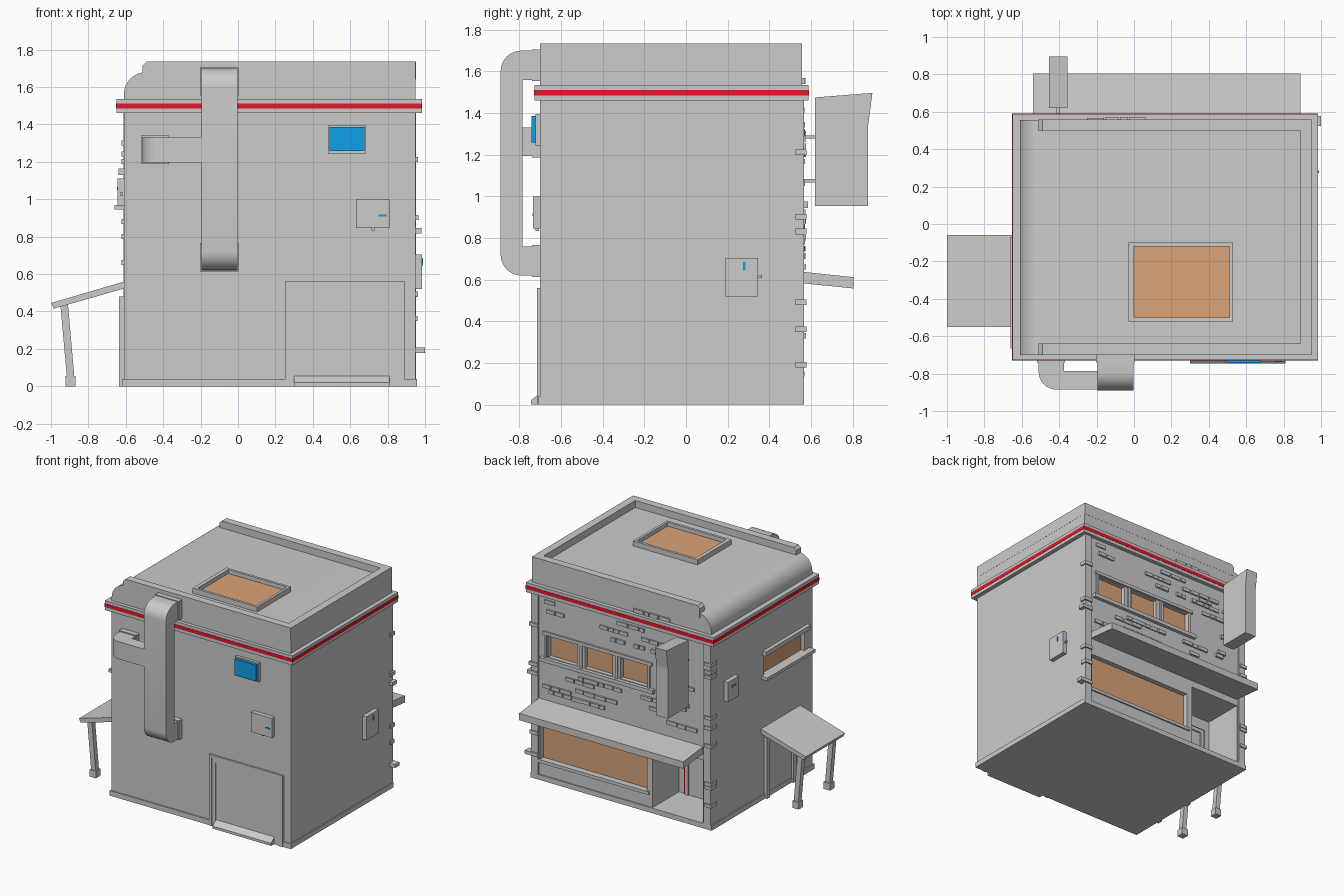
import bpy, bmesh, math, random
from mathutils import Vector

random.seed(4)
if "Cube" in bpy.data.objects:
    bpy.data.objects.remove(bpy.data.objects["Cube"], do_unlink=True)


def material(name, r, g, b):
    m = bpy.data.materials.new(name)
    m.use_nodes = True
    m.diffuse_color = (r, g, b, 1)
    m.node_tree.nodes["Principled BSDF"].inputs["Base Color"].default_value = (r, g, b, 1)
    return m


GREY = material("plaster grey", .6, .6, .6)
RED = material("stripe red", .8, .008, .021)
BLUE = material("screen blue", .006, .37, .84)
AMBER = material("window amber", .7, .37, .19)


def finish(name, bm, mat):
    bmesh.ops.recalc_face_normals(bm, faces=bm.faces)
    me = bpy.data.meshes.new(name)
    bm.to_mesh(me)
    bm.free()
    me.materials.append(mat)
    ob = bpy.data.objects.new(name, me)
    bpy.context.collection.objects.link(ob)
    return ob


def add_box(bm, lo, hi):
    lo, hi = Vector(lo), Vector(hi)
    for v in bmesh.ops.create_cube(bm, size=1)["verts"]:
        v.co = Vector((lo[i] + (hi[i] - lo[i]) * (v.co[i] + .5) for i in range(3)))


def box(name, lo, hi, mat=GREY):
    bm = bmesh.new()
    add_box(bm, lo, hi)
    return finish(name, bm, mat)


def prism(name, pts, axis, a, b, mat=GREY):
    """Extrude a flat outline along one axis."""
    bm = bmesh.new()

    def place(p, d):
        c = list(p)
        c.insert("xyz".index(axis), d)
        return bm.verts.new(c)

    face = bm.faces.new([place(p, a) for p in pts])
    new = bmesh.ops.extrude_face_region(bm, geom=[face])["geom"]
    shift = Vector([b - a if k == axis else 0 for k in "xyz"])
    bmesh.ops.translate(bm, vec=shift, verts=[g for g in new if isinstance(g, bmesh.types.BMVert)])
    return finish(name, bm, mat)


def arc(cx, cy, r, start, end, n=8):
    angles = [math.radians(start + (end - start) * i / n) for i in range(n + 1)]
    return [(cx + r * math.cos(t), cy + r * math.sin(t)) for t in angles]


def surround(name, axis, a, b, outer, inner, z0=0, mat=GREY):
    """Three-sided door surround; outer and inner are (low, high, top)."""
    (o0, o1, ot), (i0, i1, it) = outer, inner
    pts = [(o0, z0), (o0, ot), (o1, ot), (o1, z0), (i1, z0), (i1, it), (i0, it), (i0, z0)]
    return prism(name, pts, axis, a, b, mat)


def smooth(ob):
    bpy.ops.object.select_all(action="DESELECT")
    ob.select_set(True)
    bpy.context.view_layer.objects.active = ob
    bpy.ops.object.shade_smooth_by_angle(angle=math.radians(30))


# Main block with one rounded roof edge
body = prism("building_body", [(-.61, 0), (.95, 0), (.95, 1.68)] + arc(-.49, 1.56, .12, 90, 180),
             "y", -.70, .557)

# Openings: entrance alcove, shop window, upper windows, side window
UPPER = [(-.06, .18), (.25, .49), (.56, .81)]
bm = bmesh.new()
add_box(bm, (-.54, .23, .04), (-.10, .7, .53))
add_box(bm, (-.05, .515, .16), (.88, .7, .45))
for x0, x1 in UPPER:
    add_box(bm, (x0, .52, .98), (x1, .7, 1.15))
add_box(bm, (-.7, -.60, .97), (-.58, -.10, 1.13))
cutter = finish("opening_cutter", bm, GREY)
cutter.hide_render = True
mod = body.modifiers.new("openings", "BOOLEAN")
mod.operation, mod.object, mod.solver = "DIFFERENCE", cutter, "EXACT"
body.data = bpy.data.meshes.new_from_object(
    body.evaluated_get(bpy.context.evaluated_depsgraph_get()))
body.modifiers.clear()
bpy.data.objects.remove(cutter, do_unlink=True)
smooth(body)

# Glass in the openings
box("shop_window_glass", (-.05, .51, .16), (.88, .518, .45), AMBER)
for i, (x0, x1) in enumerate(UPPER):
    box(f"upper_window_glass_{i}", (x0, .516, .98), (x1, .523, 1.15), AMBER)
box("side_window_glass", (-.583, -.60, .97), (-.576, -.10, 1.13), AMBER)

# Window trims
box("upper_window_sill", (-.12, .55, .945), (.87, .585, .975))
box("upper_window_lintel", (-.10, .55, 1.155), (.85, .572, 1.18))
for i, x in enumerate((-.08, .2, .51, .82)):
    box(f"upper_window_mullion_{i}", (x, .55, .975), (x + .02, .567, 1.155))
box("shop_window_sill", (-.07, .55, .135), (.89, .568, .16))
box("side_window_sill", (-.66, -.665, .945), (-.60, -.07, .97))
box("side_window_lintel", (-.64, -.64, 1.13), (-.60, -.08, 1.165))

# Plinth, corner posts, cornice and stripe
box("plinth", (-.62, -.71, 0), (.957, .567, .04))
box("back_post_left", (.89, .54, .04), (.952, .567, 1.46))
box("back_post_right", (-.612, .54, .04), (-.55, .567, 1.46))
box("cornice", (-.65, -.728, 1.46), (.983, .588, 1.535))
box("cornice_stripe", (-.652, -.73, 1.485), (.985, .59, 1.512), RED)

# Parapet on three sides
rim = [(-.51, 1.64), (-.51, 1.715), (-.49, 1.735), (.95, 1.735), (.95, 1.64)]
prism("parapet_front", rim, "y", -.701, -.64)
prism("parapet_back", rim, "y", .498, .558)
box("parapet_side", (.89, -.65, 1.64), (.951, .51, 1.735))

# Skylight
for i, (lo, hi) in enumerate([((-.03, -.52), (.53, -.50)), ((-.03, -.12), (.53, -.10)),
                              ((-.03, -.50), (0, -.12)), ((.51, -.50), (.53, -.12))]):
    box(f"skylight_frame_{i}", (*lo, 1.66), (*hi, 1.72))
box("skylight_glass", (0, -.50, 1.68), (.51, -.12, 1.689), AMBER)

# Ventilation duct with branch and wall flanges
outline = [(-.69, 1.70)] + arc(-.79, 1.60, .10, 90, 180) + arc(-.79, .72, .10, 180, 270)
outline += [(-.69, .62), (-.69, .76), (-.785, .76), (-.785, 1.56), (-.69, 1.56)]
smooth(prism("duct_main", outline, "x", -.196, -.004))
outline = [(-.51, -.69)] + arc(-.415, -.79, .095, 180, 270)
outline += [(-.15, -.885), (-.15, -.787), (-.375, -.787), (-.375, -.69)]
smooth(prism("duct_branch", outline, "z", 1.195, 1.332))
for i, (x0, x1, z0, z1) in enumerate([(-.203, .003, 1.555, 1.706), (-.203, .003, .614, .766),
                                      (-.518, -.37, 1.187, 1.34)]):
    box(f"duct_flange_{i}", (x0, -.74, z0), (x1, -.69, z1))

# Front service door
surround("front_door_outer_frame", "y", -.715, -.69, (.25, .89, .56), (.27, .85, .535))
surround("front_door_inner_frame", "y", -.710, -.69, (.27, .85, .535), (.30, .81, .505))
box("front_door", (.30, -.704, .04), (.81, -.69, .505))
prism("front_door_ramp", [(-.745, 0), (-.745, .02), (-.70, .058), (-.70, 0)], "x", .30, .81)

# Front screen
box("screen_frame", (.48, -.722, 1.245), (.685, -.69, 1.395))
box("screen", (.49, -.742, 1.258), (.675, -.70, 1.385), BLUE)

# Meter boxes with a blue slot and a small knob
box("front_meter", (.63, -.735, .845), (.81, -.69, 1.0))
box("front_meter_slot", (.75, -.738, .907), (.793, -.73, .918), BLUE)
box("front_meter_knob", (.715, -.722, .833), (.73, -.705, .85))
box("left_meter", (.94, .19, .52), (.985, .345, .705))
box("left_meter_slot", (.98, .273, .645), (.988, .285, .685), BLUE)
box("left_meter_knob", (.955, .34, .608), (.972, .365, .622))
box("right_meter", (-.645, .26, .955), (-.60, .40, 1.11))
box("right_meter_slot", (-.648, .30, 1.05), (-.64, .35, 1.065), BLUE)
box("right_meter_knob", (-.632, .245, 1.02), (-.615, .265, 1.035))

# Side door with its lean-to canopy on two posts
surround("side_door_frame", "x", -.635, -.60, (-.47, -.10, .48), (-.43, -.14, .44))
box("side_door", (-.618, -.43, .02), (-.60, -.14, .44))
prism("side_canopy", [(-1, .445), (-.985, .415), (-.60, .525), (-.60, .562)], "y", -.55, -.06)
for i, y in enumerate((-.50, -.11)):
    prism(f"canopy_post_{i}", [(-.95, .44), (-.91, .45), (-.875, .05), (-.915, .05)],
          "y", y - .02, y + .02)
    box(f"canopy_foot_{i}", (-.923, y - .028, 0), (-.868, y + .028, .055))

# Entrance door at the rear of the alcove
surround("entrance_stripe", "y", .225, .238, (-.49, -.15, .44), (-.476, -.164, .426), .04, RED)
surround("entrance_frame", "y", .225, .245, (-.476, -.164, .426), (-.45, -.19, .40), .04)
box("entrance_door", (-.45, .225, .04), (-.19, .235, .40))

# Back awning
prism("back_awning", [(.54, .585), (.54, .64), (.805, .612), (.805, .558)], "x", -.54, .89)

# Projecting sign on two brackets
prism("hanging_sign", [(.62, .955), (.875, .955), (.875, 1.345), (.895, 1.497), (.62, 1.475)],
      "x", -.455, -.355)
for i, z in enumerate((1.075, 1.285)):
    box(f"sign_bracket_{i}", (-.415, .55, z - .008), (-.395, .63, z + .008))

# Scattered bricks on the back wall, in short runs along the courses
KEEP_OUT = [(-.15, .9, .92, 1.2), (-.08, .9, .13, .47), (-1, 1, .52, .68), (-.58, -.08, 0, .6),
            (-1, 1, 1.43, 1.54)]
bm = bmesh.new()
taken = set()
for run in range(75):
    row, x = random.randrange(2, 46), random.uniform(-.5, .8)
    z = row * .035
    key = (row, round(x * 5))
    if key in taken:
        continue
    taken.add(key)
    for k in range(random.randint(1, 4)):
        w = random.choice((.04, .07, .09))
        blocked = any(x < b[1] and x + w > b[0] and z < b[3] and z + .028 > b[2] for b in KEEP_OUT)
        if not blocked and x + w < .88:
            add_box(bm, (x, .54, z), (x + w, random.uniform(.566, .574), z + .028))
        x += w + .008
finish("back_wall_bricks", bm, GREY)

# Bricks wrapping the two back corners
bm = bmesh.new()
for z, out in ((.19, .05), (.36, .01), (.49, .012), (.83, .03), (.90, .015), (1.21, .012)):
    add_box(bm, (.89, .525, z - .012), (.95 + out, .578, z + .016))
for z in (.19, .33, .36, .66, .80, .88, 1.2, 1.24, 1.30):
    add_box(bm, (-.622, .50, z - .012), (-.56, .576, z + .014))
finish("corner_bricks", bm, GREY)
